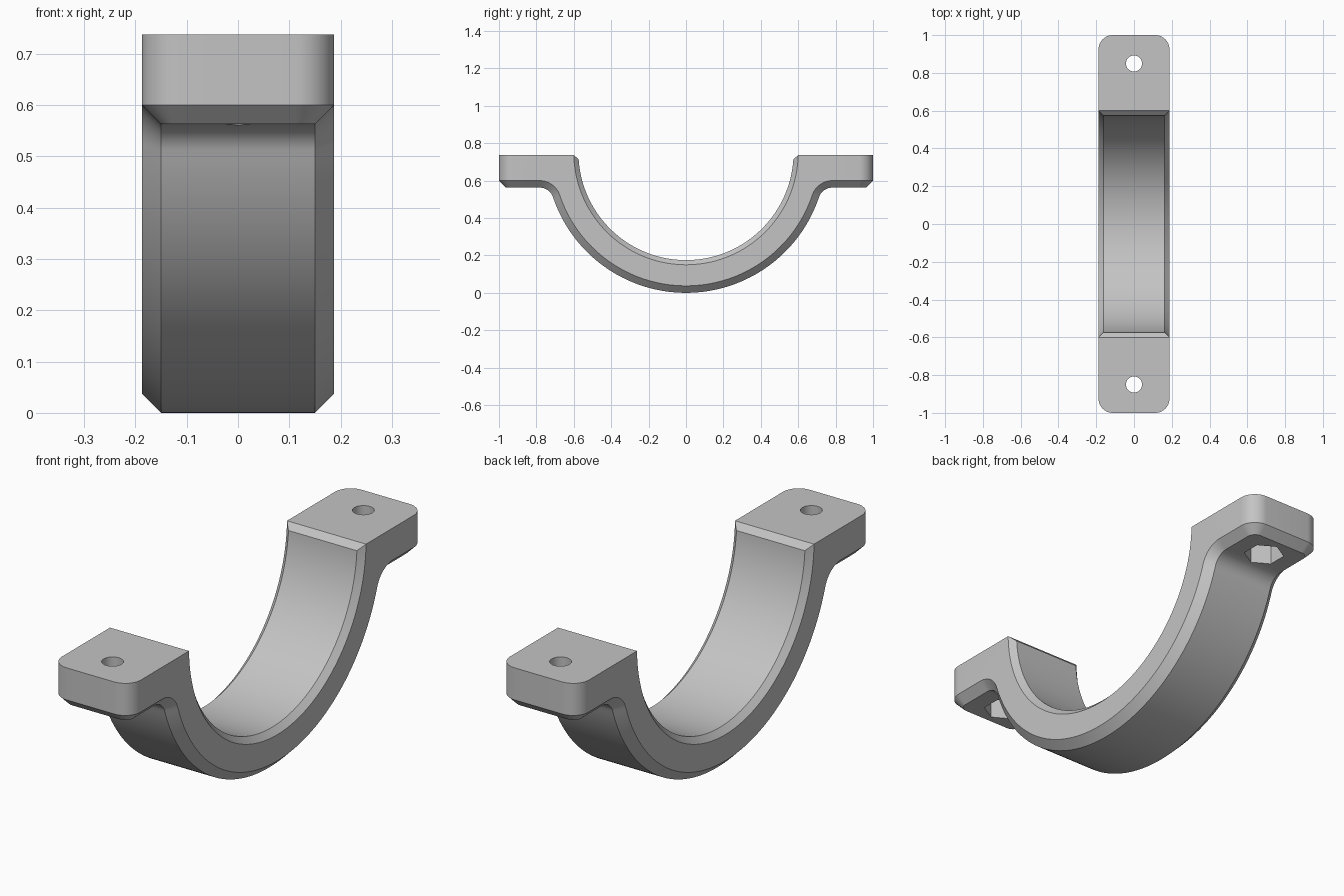
import bpy
import bmesh
from math import sin, cos, pi, sqrt, atan2, asin

if "Cube" in bpy.data.objects:
    bpy.data.objects.remove(bpy.data.objects["Cube"], do_unlink=True)

# Main dimensions
HALF_W = 0.1875                # half width of the strap
AXIS_Z = 0.75                  # height of the bore axis
R_OUT, R_IN = 0.75, 0.575
TOP, BOTTOM = 0.7375, 0.5625   # flange faces
CH, CH_IN = 0.0375, 0.025      # outer and inner chamfers
FILLET, CORNER = 0.075, 0.075
BOLT_Y, BOLT_R, NUT_R, NUT_DEPTH = 0.85, 0.0425, 0.084, 0.1

# Fillet between the arc and the flange underside
fil_z = BOTTOM - FILLET
fil_y = sqrt((R_OUT + FILLET) ** 2 - (AXIS_Z - fil_z) ** 2)
fil_a = atan2(fil_y, AXIS_Z - fil_z)


def on_arc(r, a):
    return r * sin(a), AXIS_Z - r * cos(a)


def on_fillet(r, a):
    return fil_y - r * sin(a), fil_z + r * cos(a)


def station(inner, rim, side, base):
    """Four (x, y, z) points: bore, bore rim, side edge, chamfered base."""
    return [inner, rim, side, base]


def half_stations():
    rows = []
    # Curved strap
    n = 48
    for i in range(n + 1):
        a = fil_a * i / n
        rows.append(station((HALF_W - CH_IN, *on_arc(R_IN, a)),
                            (HALF_W, *on_arc(R_IN + CH_IN, a)),
                            (HALF_W, *on_arc(R_OUT - CH, a)),
                            (HALF_W - CH, *on_arc(R_OUT, a))))
    # Fillet, while the bore runs up to the chamfered mouth
    rim_end = pi / 2 - asin((AXIS_Z - TOP) / (R_IN + CH_IN))
    bore_end = pi / 2 - asin((AXIS_Z - TOP + CH_IN) / R_IN)
    n = 12
    for i in range(1, n + 1):
        t = i / n
        b = fil_a * (1 - t)
        rows.append(station(
            (HALF_W - CH_IN, *on_arc(R_IN, fil_a + (bore_end - fil_a) * t)),
            (HALF_W, *on_arc(R_IN + CH_IN, fil_a + (rim_end - fil_a) * t)),
            (HALF_W, *on_fillet(FILLET + CH, b)),
            (HALF_W - CH, *on_fillet(FILLET, b))))
    # Mouth chamfer closes onto the flat top
    _, rim, side, base = rows[-1]
    rows.append(station(rim, rim, side, base))
    # Flange with rounded corners
    cx, cy = HALF_W - CORNER, 1 - CORNER
    n = 12
    for i in range(n + 1):
        c, s = cos(pi / 2 * i / n), sin(pi / 2 * i / n)
        x, y = cx + CORNER * c, cy + CORNER * s
        r = CORNER - CH
        rows.append(station((x, y, TOP), (x, y, TOP), (x, y, BOTTOM + CH),
                            (cx + r * c, cy + r * s, BOTTOM)))
    return rows


def build_clamp():
    half = half_stations()
    back = [[(x, -y, z) for x, y, z in row] for row in half[:0:-1]]
    bm = bmesh.new()
    rings = []
    for row in back + half:
        points = row + [(-x, y, z) for x, y, z in reversed(row)]
        rings.append([bm.verts.new(p) for p in points])
    for a, b in zip(rings, rings[1:]):
        for i in range(8):
            j = (i + 1) % 8
            bm.faces.new((a[i], a[j], b[j], b[i]))
    # End faces and their lower chamfers
    for r in (rings[0], rings[-1]):
        bm.faces.new((r[1], r[2], r[5], r[6]))
        bm.faces.new((r[2], r[3], r[4], r[5]))
    bmesh.ops.remove_doubles(bm, verts=bm.verts, dist=1e-5)
    bmesh.ops.dissolve_degenerate(bm, edges=bm.edges, dist=1e-6)
    bmesh.ops.recalc_face_normals(bm, faces=bm.faces)
    mesh = bpy.data.meshes.new("clamp_half")
    bm.to_mesh(mesh)
    bm.free()
    obj = bpy.data.objects.new("clamp_half", mesh)
    bpy.context.collection.objects.link(obj)
    return obj


def cut(target, sides, radius, y, z0, z1):
    """Cut an upright prism, one corner along y, out of the target."""
    bpy.ops.mesh.primitive_cylinder_add(vertices=sides, radius=radius, depth=z1 - z0,
                                        location=(0, y, (z0 + z1) / 2))
    cutter = bpy.context.object
    cutter.hide_render = True
    mod = target.modifiers.new("cut", 'BOOLEAN')
    mod.operation = 'DIFFERENCE'
    mod.solver = 'EXACT'
    mod.object = cutter
    bpy.context.view_layer.objects.active = target
    bpy.ops.object.modifier_apply(modifier=mod.name)
    bpy.data.objects.remove(cutter, do_unlink=True)


clamp = build_clamp()

# Grey finish
grey = bpy.data.materials.new("plain_grey")
grey.use_nodes = True
colour = (0.55, 0.55, 0.55, 1)
grey.diffuse_color = colour
grey.node_tree.nodes["Principled BSDF"].inputs["Base Color"].default_value = colour
clamp.data.materials.append(grey)

# Bolt holes with hexagonal nut pockets underneath
for side in (-1, 1):
    cut(clamp, 6, NUT_R, side * BOLT_Y, BOTTOM - 0.1, BOTTOM + NUT_DEPTH)
    cut(clamp, 32, BOLT_R, side * BOLT_Y, BOTTOM - 0.1, TOP + 0.1)

bpy.ops.object.select_all(action='DESELECT')
clamp.select_set(True)
bpy.context.view_layer.objects.active = clamp
bpy.ops.object.shade_smooth_by_angle(angle=pi / 6)
